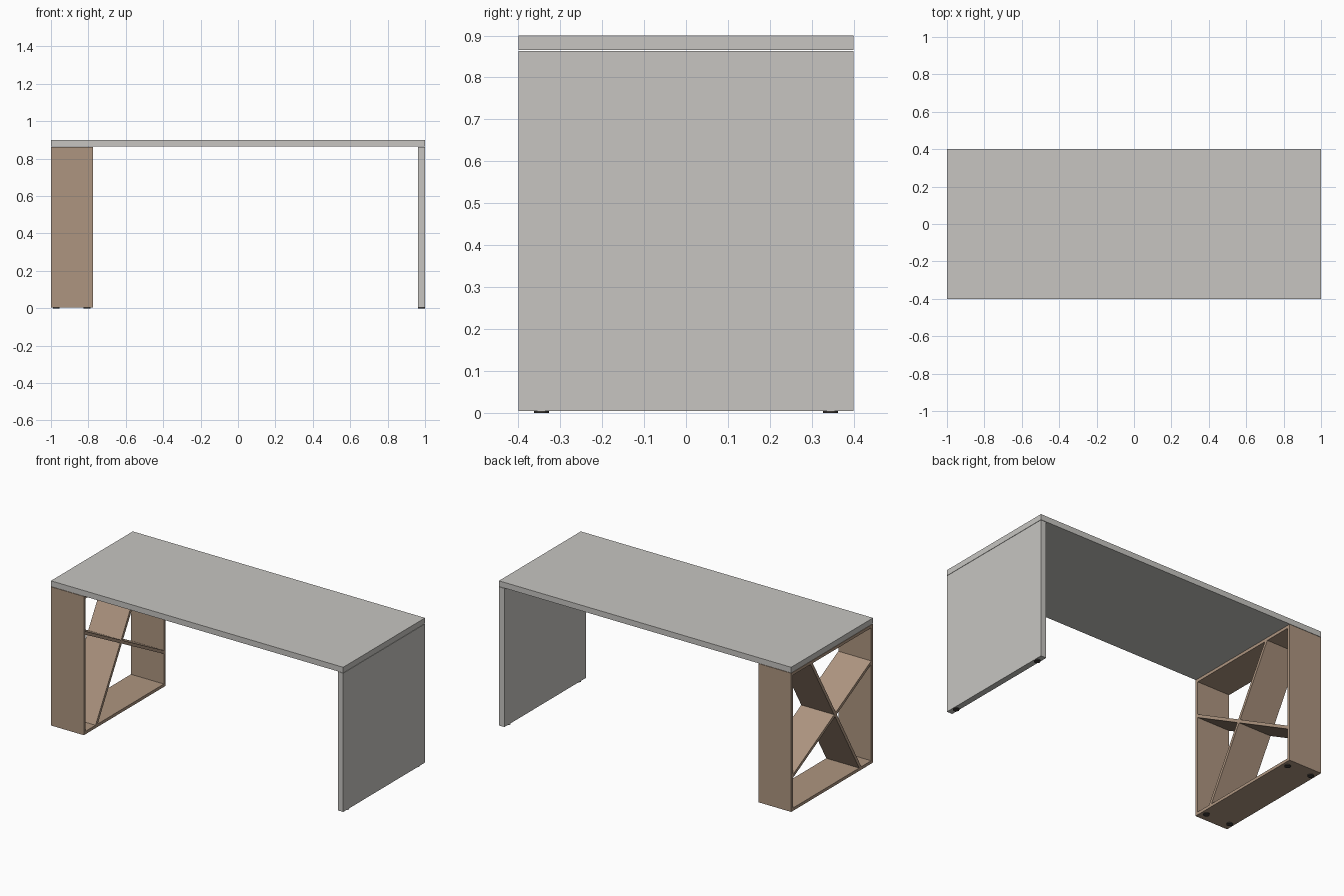
import bpy, bmesh, math
from mathutils import Vector

if "Cube" in bpy.data.objects:
    bpy.data.objects.remove(bpy.data.objects["Cube"])


def material(name, rgb):
    m = bpy.data.materials.new(name)
    m.diffuse_color = (*rgb, 1)
    m.use_nodes = True
    m.node_tree.nodes["Principled BSDF"].inputs["Base Color"].default_value = m.diffuse_color
    return m


GREY = material("light grey laminate", (0.57, 0.56, 0.535))
WOOD = material("brown wood", (0.42, 0.30, 0.215))
DARK = material("dark plastic", (0.05, 0.045, 0.04))


def finish(name, bm, mat):
    bmesh.ops.recalc_face_normals(bm, faces=bm.faces)
    me = bpy.data.meshes.new(name)
    bm.to_mesh(me)
    bm.free()
    me.materials.append(mat)
    ob = bpy.data.objects.new(name, me)
    bpy.context.collection.objects.link(ob)
    return ob


def extrude_x(name, profile, x0, x1, mat):
    """Solid from a (y, z) outline pulled along x."""
    bm = bmesh.new()
    face = bm.faces.new([bm.verts.new((x0, y, z)) for y, z in profile])
    top = bmesh.ops.extrude_face_region(bm, geom=[face])
    verts = [v for v in top["geom"] if isinstance(v, bmesh.types.BMVert)]
    bmesh.ops.translate(bm, verts=verts, vec=(x1 - x0, 0, 0))
    return finish(name, bm, mat)


def box(name, x, y, z, mat):
    outline = [(y[0], z[0]), (y[1], z[0]), (y[1], z[1]), (y[0], z[1])]
    return extrude_x(name, outline, x[0], x[1], mat)


def foot(name, x, y):
    bm = bmesh.new()
    bmesh.ops.create_cone(bm, cap_ends=True, segments=24, radius1=0.018,
                          radius2=0.018, depth=0.006)
    bmesh.ops.translate(bm, verts=bm.verts, vec=(x, y, 0.003))
    return finish(name, bm, DARK)


BASE, UNDER, T = 0.005, 0.863, 0.018
X0, X1 = -1.0, -0.775

# Table top and solid end panel
box("table_top", (-1, 1), (-0.4, 0.4), (0.865, 0.9), GREY)
box("end_panel", (0.963, 1), (-0.4, 0.4), (BASE, UNDER), GREY)

# Open shelf frame at the other end
box("shelf_bottom", (X0, X1), (-0.4 + T, 0.4 - T), (BASE, BASE + T), WOOD)
box("shelf_top", (X0, X1), (-0.4 + T, 0.4 - T), (UNDER - T, UNDER), WOOD)
box("shelf_front_side", (X0, X1), (-0.4, -0.4 + T), (BASE, UNDER), WOOD)
box("shelf_back_side", (X0, X1), (0.4 - T, 0.4), (BASE, UNDER), WOOD)

# Crossed slanting dividers, cut flush against the frame
zb, zt = BASE + T, UNDER - T
h = 0.0105
extrude_x("steep_divider", [(-0.275 - h, zb), (-0.275 + h, zb),
                            (0.2 + h, zt), (0.2 - h, zt)], X0, X1, WOOD)
yf, yb = -0.4 + T, 0.4 - T
extrude_x("shallow_divider", [(yf, 0.63 - h), (yb, 0.22 - h),
                              (yb, 0.22 + h), (yf, 0.63 + h)], X0, X1, WOOD)

# Small glides under both ends
for side, y in (("front", -0.345), ("back", 0.345)):
    for i, x in enumerate((-0.972, -0.807, 0.981)):
        foot(f"{side}_foot_{i + 1}", x, y)
